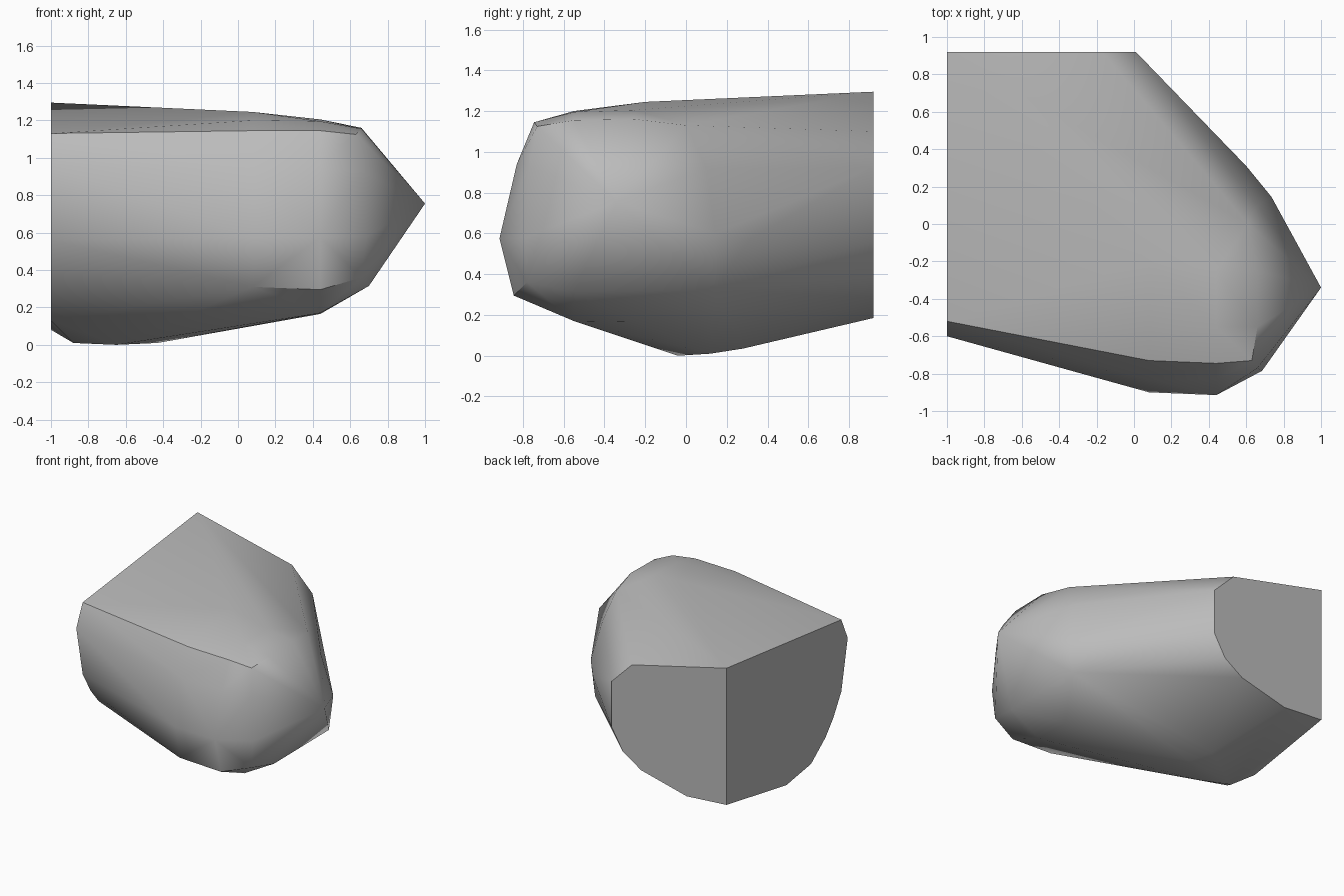
import bpy
import bmesh
import math
from mathutils import Vector

# Remove the default cube only
default_cube = bpy.data.objects.get("Cube")
if default_cube is not None:
    bpy.data.objects.remove(default_cube, do_unlink=True)


def flat_material(name, level):
    """One plain grey material, used for viewport and render."""
    material = bpy.data.materials.new(name)
    material.use_nodes = True
    colour = (level, level, level, 1)
    material.diffuse_color = colour
    shader = material.node_tree.nodes["Principled BSDF"]
    shader.inputs["Base Color"].default_value = colour
    return material


def section_across_x(x, outline):
    """Place a (y, z) outline on a plane of constant x."""
    return [Vector((x, y, z)) for y, z in outline]


def section_across_y(y, outline):
    """Place an (x, z) outline on a plane of constant y."""
    return [Vector((x, y, z)) for x, z in outline]


def hull_object(name, points, material, sharp_angle):
    """Skin a cloud of section points with a convex shell."""
    shell = bmesh.new()
    for point in points:
        shell.verts.new(point)
    result = bmesh.ops.convex_hull(shell, input=list(shell.verts))
    buried = {item for key in ("geom_interior", "geom_unused") for item in result[key]
              if isinstance(item, bmesh.types.BMVert) and not item.link_faces}
    bmesh.ops.delete(shell, geom=list(buried), context="VERTS")
    bmesh.ops.recalc_face_normals(shell, faces=list(shell.faces))

    mesh = bpy.data.meshes.new(name)
    shell.to_mesh(mesh)
    shell.free()
    mesh.materials.append(material)

    rock = bpy.data.objects.new(name, mesh)
    bpy.context.collection.objects.link(rock)
    bpy.ops.object.select_all(action="DESELECT")
    rock.select_set(True)
    bpy.context.view_layer.objects.active = rock
    bpy.ops.object.shade_smooth_by_angle(angle=math.radians(sharp_angle))
    return rock


# Flat cut at the back
back_cut = section_across_y(.92, [
    (-1, .21), (-1, 1.295), (-.17, 1.1), (.01, .92), (.01, .56),
    (-.09, .39), (-.25, .285), (-.65, .185)])

# Flat cut at the side
side_cut = section_across_x(-1, [
    (.17, .08), (-.14, .13), (-.32, .27), (-.42, .39),
    (-.52, .56), (-.6, .955), (-.52, 1.13)])

# Rounded body between the side cut and the nose
middle = section_across_x(.08, [
    (-.2, 1.245), (-.55, 1.2), (-.73, 1.145), (-.83, .94),
    (-.9, .575), (-.845, .31)])
front = section_across_x(.44, [
    (-.25, 1.205), (-.55, 1.195), (-.745, 1.145), (-.83, .94),
    (-.915, .575), (-.845, .295), (-.55, .17), (-.25, .165)])

# Shoulder ring around the nose
shoulder_top = section_across_x(.66, [
    (-.25, 1.16), (-.55, 1.155), (-.77, .93), (.1, .92), (-.78, .36)])
shoulder_low = section_across_x(.7, [(-.55, .315), (.14, .32)])
shoulder_corners = [
    Vector(corner) for corner in (
        (.61, 0, 1.13), (.63, -.73, 1.125), (.685, -.785, .58),
        (.6, .31, .57), (.735, .145, .6))]

# Shallow belly and pointed nose
belly = [
    Vector(low) for low in (
        (-.88, .045, .01), (-.65, -.04, 0), (-.43, .12, .01),
        (-.5, .28, .035))]
nose = [Vector((1, -.34, .755))]

stone = flat_material("stone grey", .5)
hull_object(
    "rock_chunk",
    back_cut + side_cut + middle + front + shoulder_top + shoulder_low
    + shoulder_corners + belly + nose,
    stone,
    sharp_angle=40)
